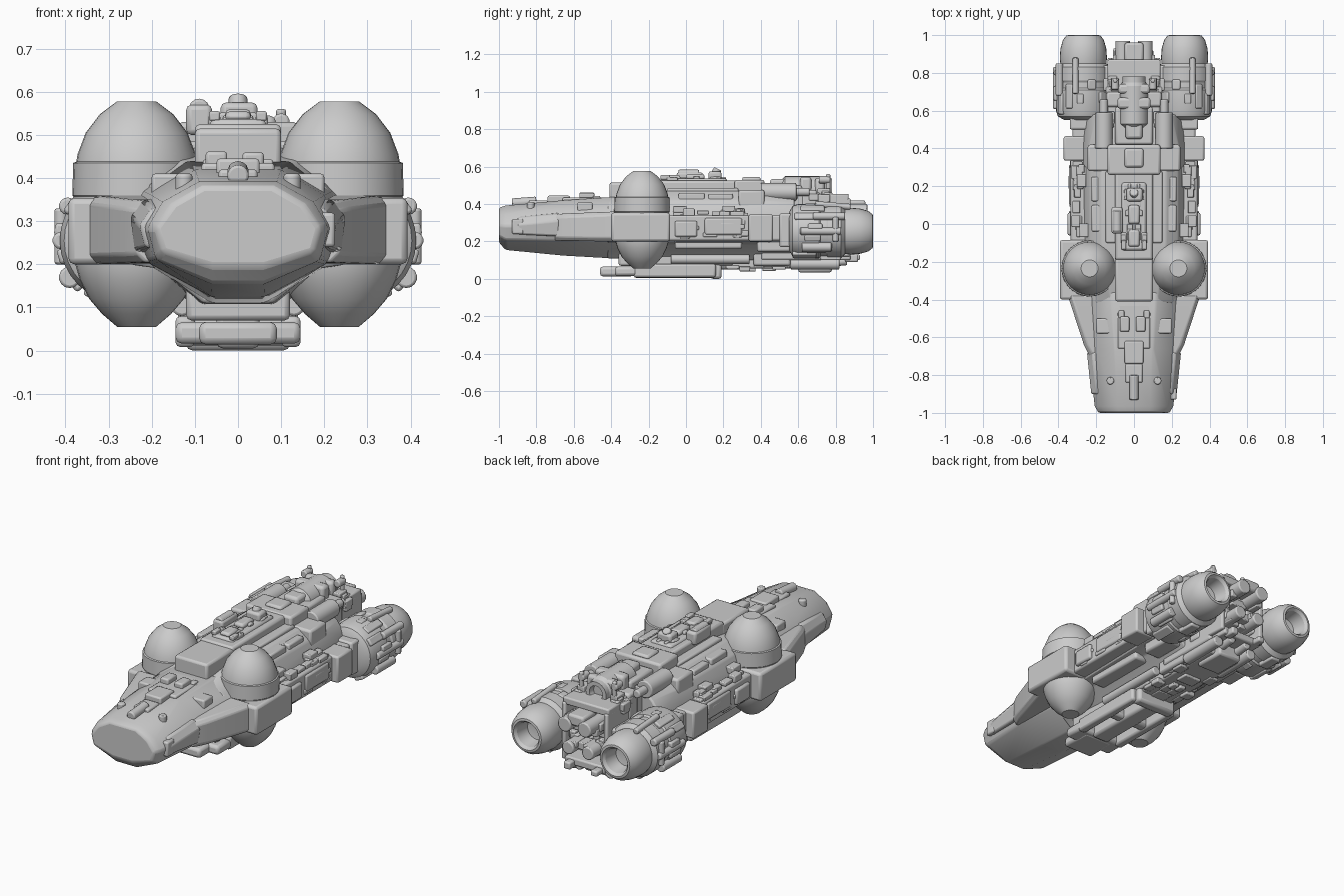
import bpy, bmesh, math, random
from mathutils import Matrix, Vector

random.seed(4)


def finish(name, bm, bevel=0.0, mirror=False, smooth=35):
    bmesh.ops.recalc_face_normals(bm, faces=bm.faces)
    me = bpy.data.meshes.new(name)
    bm.to_mesh(me)
    bm.free()
    ob = bpy.data.objects.new(name, me)
    bpy.context.collection.objects.link(ob)
    if mirror:
        ob.modifiers.new("Mirror", "MIRROR").use_axis[0] = True
    if bevel:
        m = ob.modifiers.new("Bevel", "BEVEL")
        m.width, m.segments, m.limit_method = bevel, 2, "ANGLE"
    bpy.ops.object.select_all(action="DESELECT")
    ob.select_set(True)
    bpy.context.view_layer.objects.active = ob
    bpy.ops.object.shade_smooth_by_angle(angle=math.radians(smooth))
    return ob


def boxes(name, items, mirror=False, bevel=0.008):
    """Each item is x0, x1, y0, y1, z0, z1."""
    bm = bmesh.new()
    for x0, x1, y0, y1, z0, z1 in items:
        mat = Matrix.Translation(((x0 + x1) / 2, (y0 + y1) / 2, (z0 + z1) / 2))
        mat = mat @ Matrix.Diagonal((x1 - x0, y1 - y0, z1 - z0, 1))
        bmesh.ops.create_cube(bm, size=1, matrix=mat)
    return finish(name, bm, bevel, mirror)


def loft(name, sections, bevel=0.008, mirror=False, closed=False):
    """Sections (y, [(x, z)...]); half outlines are reflected in x unless closed."""
    bm = bmesh.new()
    rings = []
    for y, pts in sections:
        ring = pts if closed else pts + [(-x, z) for x, z in reversed(pts)]
        rings.append([bm.verts.new((x, y, z)) for x, z in ring])
    n = len(rings[0])
    for a, b in zip(rings, rings[1:]):
        for i in range(n):
            bm.faces.new((a[i], a[(i + 1) % n], b[(i + 1) % n], b[i]))
    bm.faces.new(rings[0])
    bm.faces.new(rings[-1])
    return finish(name, bm, bevel, mirror)


def lathe(name, profile, centre, axis="Z", seg=32, mirror=True, smooth=30):
    """Revolve (radius, height) points about an axis through centre."""
    bm = bmesh.new()
    vs = [bm.verts.new((r, 0, h)) for r, h in profile]
    es = [bm.edges.new(p) for p in zip(vs, vs[1:])]
    bmesh.ops.spin(bm, geom=vs + es, cent=(0, 0, 0), axis=(0, 0, 1),
                   angle=math.tau, steps=seg)
    bmesh.ops.remove_doubles(bm, verts=bm.verts, dist=1e-4)
    if axis == "Y":
        bm.transform(Matrix.Rotation(-math.pi / 2, 4, "X"))
    bm.transform(Matrix.Translation(centre))
    return finish(name, bm, 0, mirror, smooth)


def rods(name, items, mirror=True, seg=14):
    """Each item is start, end, radius."""
    bm = bmesh.new()
    for a, b, r in items:
        a, b = Vector(a), Vector(b)
        rot = (b - a).to_track_quat("Z", "Y").to_matrix().to_4x4()
        bmesh.ops.create_cone(bm, cap_ends=True, segments=seg, radius1=r, radius2=r,
                              depth=(b - a).length, matrix=Matrix.Translation((a + b) / 2) @ rot)
    return finish(name, bm, 0.006, mirror)


def greebles(name, count, xr, yr, zr, size, mirror=True):
    """Seeded scatter of small blocks centred inside a volume."""
    items = []
    for _ in range(count):
        c = [random.uniform(*r) for r in (xr, yr, zr)]
        h = [random.uniform(0.5, 1) * s / 2 for s in size]
        items.append([v for p, q in zip(c, h) for v in (p - q, p + q)])
    return boxes(name, items, mirror, 0.005)


# Faceted nose
loft("nose_hull", [
    (-1.0, [(.08, .38), (.15, .34), (.19, .285), (.175, .23), (.06, .195)]),
    (-.965, [(.09, .392), (.175, .345), (.21, .285), (.19, .21), (.06, .155)]),
    (-.66, [(.10, .42), (.20, .36), (.245, .29), (.21, .205), (.062, .125)]),
    (-.36, [(.12, .44), (.22, .37), (.26, .30), (.20, .195), (.062, .108)])], 0.01)
# Main hull and its lower belt
loft("main_hull", [
    (-.42, [(.12, .43), (.20, .38), (.25, .33), (.25, .20), (.18, .19), (.08, .11)]),
    (-.10, [(.17, .47), (.235, .42), (.26, .34), (.26, .20), (.19, .185), (.10, .10)]),
    (.42, [(.17, .47), (.235, .42), (.27, .34), (.27, .20), (.19, .185), (.10, .10)]),
    (.58, [(.15, .45), (.20, .41), (.25, .34), (.25, .20), (.18, .18), (.10, .10)])])
boxes("side_belt", [(.2, .335, -.12, .36, .205, .34), (.2, .325, .42, .6, .205, .34),
                    (.25, .352, -.06, .06, .225, .31), (.25, .345, .1, .3, .235, .325),
                    (.2, .372, .335, .465, .2, .345)], True, 0.01)
# Tapered wings leading into the dome housings
wing = lambda x, a, b: [(.15, a), (x - .02, a), (x, a - .02), (x, b + .02), (x - .02, b), (.15, b)]
loft("wing_root", [(-.70, wing(.235, .345, .205)), (-.64, wing(.265, .35, .203)),
                   (-.38, wing(.35, .36, .2))], 0.006, True, True)
boxes("dome_housing", [(.13, .393, -.40, -.085, .2, .354)], True, 0.014)
# Paired domes above and below
dome = [(0, .578), (.045, .578), (.085, .548), (.118, .505), (.137, .455), (.146, .40),
        (.146, .30), (.142, .20), (.132, .165), (.11, .12), (.08, .085), (.045, .055), (0, .055)]
lathe("dome", dome, (.235, -.235, 0))
lathe("dome_rim", [(.135, .44), (.147, .435), (.149, .36), (.14, .35)], (.235, -.235, 0))

# Dorsal spine, stepped along its length
boxes("spine", [(-.10, .10, -.19, .3, .4, .525), (-.10, .10, -.41, -.17, .38, .515),
                (-.14, .14, .26, .42, .4, .53), (-.245, .245, .28, .42, .36, .475),
                (-.065, .065, -.14, .22, .5, .537), (-.05, .05, .3, .4, .52, .545)], False, 0.012)
boxes("spine_side_deck", [(.09, .15, -.1, .28, .44, .485), (.13, .225, -.04, .1, .40, .46),
                          (.14, .225, .12, .25, .40, .455)], True, 0.008)
boxes("dorsal_turret", [(-.12, -.06, -.05, .09, .5, .57), (-.04, .045, .12, .19, .52, .575),
                        (-.03, .03, .0, .1, .53, .56), (-.03, .03, -.12, -.03, .53, .555)], False, 0.012)
rods("dorsal_barrel", [((-.09, -.04, .56), (-.09, .07, .56), .024),
                       ((.0, .14, .53), (.0, .17, .588), .022)], False)
# Nose deck fittings
boxes("nose_deck", [(-.085, .085, -.66, -.42, .38, .435), (-.05, .05, -.74, -.62, .39, .445),
                    (-.075, -.025, -.57, -.49, .42, .462), (.01, .06, -.57, -.49, .42, .46),
                    (-.045, .045, -.84, -.74, .38, .42), (-.2, -.1, -.58, -.5, .34, .41),
                    (.1, .2, -.58, -.5, .34, .41), (.19, .225, -.93, -.87, .24, .32)], False, 0.008)
rods("nose_sensor", [((0, -.93, .405), (0, -.80, .415), .025)], False)
rods("nose_stud", [((.125, -.83, .36), (.125, -.83, .41), .02)])
loft("nose_cheek", [(-.90, [(.15, .335), (.2, .33), (.228, .29), (.215, .24), (.15, .23)]),
                    (-.68, [(.15, .36), (.22, .35), (.25, .31), (.24, .23), (.15, .22)])],
     0.008, True, True)

# Aft centre block, dorsal pod and open tail bay
boxes("aft_block", [(-.14, .14, .4, .78, .10, .455), (-.10, .10, .42, .62, .44, .5),
                    (-.145, .145, .62, .7, .14, .475)], False, 0.012)
lathe("dorsal_pod", [(0, -.14), (.055, -.14), (.075, -.12), (.075, .08), (.062, .1),
                     (.062, .13), (.04, .13), (.035, .10), (0, .10)],
      (0, .65, .475), "Y", 20, False)
boxes("pod_rib", [(-.088, .088, .61, .67, .43, .545), (-.085, .085, .69, .74, .43, .54),
                  (-.045, .045, .45, .58, .47, .535)], False, 0.015)
rods("shoulder_tank", [((.16, .40, .465), (.16, .59, .465), .048), ((.16, .58, .465), (.16, .66, .465), .022)])
boxes("tail_bay", [(-.14, .14, .76, .87, .415, .455), (-.14, -.115, .76, .88, .12, .43),
                   (.115, .14, .76, .88, .12, .43), (-.12, .12, .76, .88, .10, .14),
                   (-.11, -.07, .85, .93, .10, .13), (.06, .1, .85, .92, .09, .13)], False, 0.008)
greebles("tail_machinery", 12, (.02, .09), (.80, .90), (.17, .38), (.06, .10, .06))
rods("tail_thruster", [((.06, .78, .36), (.06, .97, .36), .04), ((.06, .78, .22), (.06, .94, .22), .035)])
boxes("tail_hatch", [(-.05, .05, .84, .96, .36, .42)], False, 0.012)
rods("tail_mast", [((.1, .76, .44), (.1, .76, .56), .012), ((.1, .71, .53), (.1, .77, .53), .02)])

# Engines with hollow nozzles
lathe("engine", [(0, .55), (.10, .55), (.135, .57), (.145, .60), (.145, .71), (.137, .72),
                 (.137, .75), (.143, .76), (.143, .83), (.122, .85), (.125, .88), (.121, .93),
                 (.108, .975), (.09, .998), (.078, 1.0), (.066, .985), (.055, .91), (0, .90)],
      (.268, 0, .255), "Y")
boxes("engine_pylon", [(.10, .2, .58, .84, .2, .34), (.2, .34, .5, .6, .17, .35)], True, 0.01)
bm = bmesh.new()
for i in range(11):  # blocks ringed round each engine
    a = math.radians(-115 + i * 25)
    y = random.uniform(.63, .79)
    m = Matrix.Translation((.272 + .138 * math.cos(a), y, .255 + .138 * math.sin(a)))
    m = m @ Matrix.Rotation(-a, 4, "Y")
    m = m @ Matrix.Diagonal((random.uniform(.02, .035), random.uniform(.05, .13), random.uniform(.03, .06), 1))
    bmesh.ops.create_cube(bm, size=1, matrix=m)
finish("engine_blocks", bm, 0.007, True)
rods("engine_actuator", [((.395, .68, .335), (.395, .85, .335), .02), ((.41, .61, .255), (.41, .83, .255), .02),
                         ((.39, .62, .17), (.39, .78, .17), .025), ((.41, .80, .20), (.41, .80, .33), .016),
                         ((.31, .69, .40), (.31, .88, .385), .016)])

# Belly keel and framed landing plate
boxes("keel", [(-.12, .12, -.36, .25, .07, .16), (-.10, .10, .18, .74, .055, .16),
               (-.135, .135, .36, .56, .07, .15), (-.07, .07, .6, .78, .035, .12)], False, 0.012)
boxes("belly_plate", [(-.09, .09, -.46, -.28, .014, .066), (-.145, .145, -.38, -.26, .016, .066),
                      (-.145, .145, -.08, -.02, .012, .08), (-.12, .12, .13, .19, .0, .08),
                      (-.05, .05, -.28, .19, .005, .09)], False, 0.015)
boxes("belly_rail", [(.10, .145, -.28, .16, .008, .08)], True, 0.012)
boxes("belly_flank", [(.15, .24, -.06, .3, .16, .21), (.15, .25, .38, .56, .145, .21)], True, 0.012)
rods("belly_pipe", [((.13, -.08, .105), (.13, .34, .105), .025), ((.11, .56, .08), (.11, .82, .08), .03),
                    ((.05, .74, .085), (.05, .86, .095), .022)])

# Scattered surface machinery
greebles("belly_greebles", 20, (.02, .11), (.2, .78), (.045, .075), (.06, .08, .03))
greebles("flank_greebles", 16, (.26, .31), (-.04, .31), (.33, .375), (.06, .08, .04))
greebles("belt_greebles", 10, (.322, .335), (-.05, .32), (.23, .31), (.03, .08, .04))
greebles("aft_greebles", 14, (.09, .15), (.44, .80), (.40, .46), (.05, .07, .05))
greebles("spine_greebles", 12, (.02, .055), (-.13, .2), (.53, .545), (.03, .06, .025))
greebles("nose_greebles", 6, (.03, .13), (-.62, -.42), (.40, .43), (.05, .06, .03))
